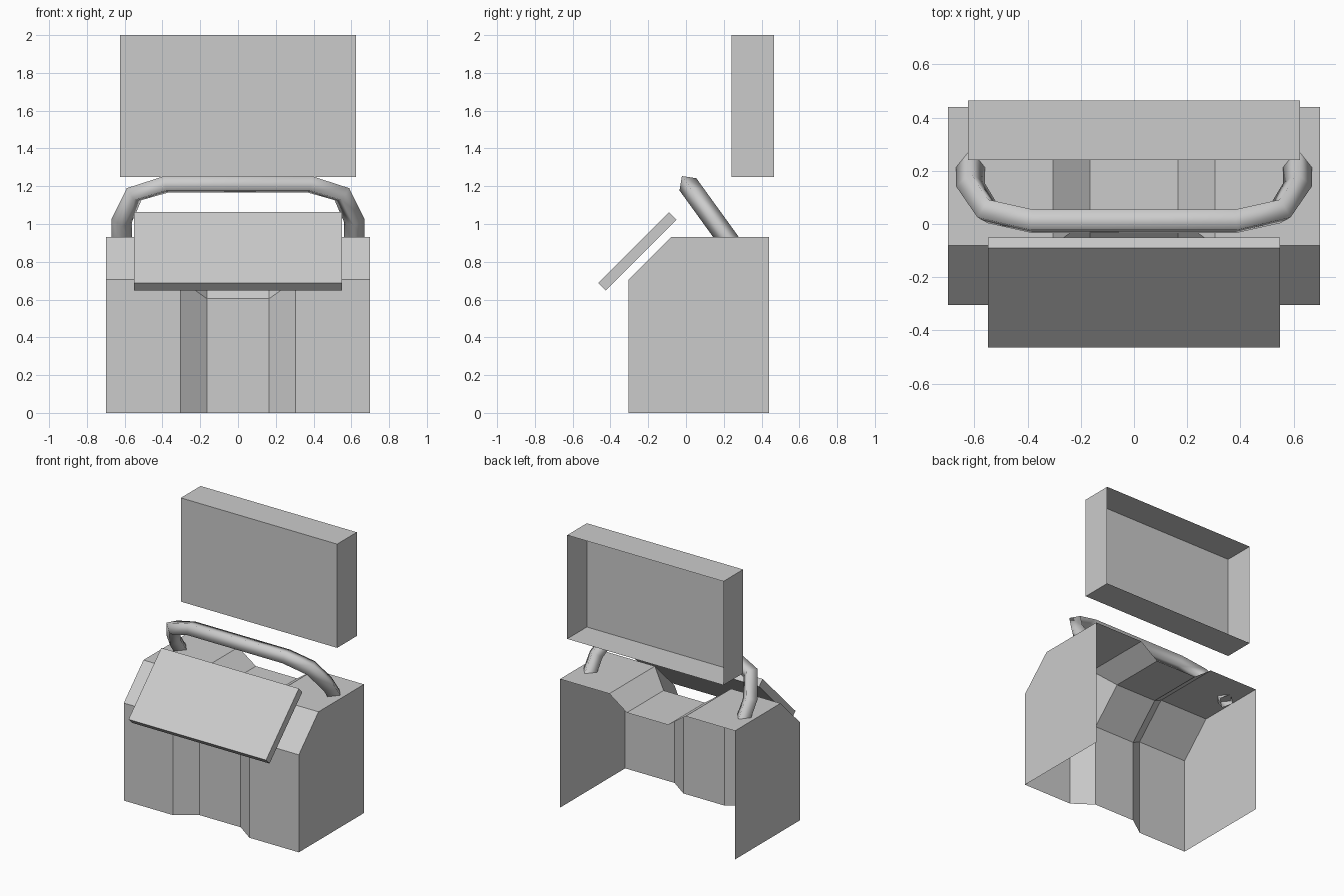
import bpy, bmesh
from mathutils import Matrix

if "Cube" in bpy.data.objects:
    bpy.data.objects.remove(bpy.data.objects["Cube"])


def finish(name, bm):
    bmesh.ops.recalc_face_normals(bm, faces=bm.faces)
    me = bpy.data.meshes.new(name)
    bm.to_mesh(me)
    bm.free()
    ob = bpy.data.objects.new(name, me)
    bpy.context.collection.objects.link(ob)
    return ob


def box(name, size, matrix, open_back=False):
    bm = bmesh.new()
    bmesh.ops.create_cube(bm, size=1, matrix=matrix @ Matrix.Diagonal((*size, 1)))
    if open_back:
        far = max(bm.faces, key=lambda f: f.calc_center_median().y)
        bmesh.ops.delete(bm, geom=[far], context='FACES_ONLY')
    return finish(name, bm)


# Desk shell: a profile lofted across x, sunk in the middle, open at back and bottom
def profile(d):
    return [(-0.305 + d, 0), (-0.305 + d, 0.705 - d),
            (-0.08 + d, 0.93 - d), (0.44, 0.93 - d)]


bm = bmesh.new()
stations = [(-0.7, 0), (-0.305, 0), (-0.165, 0.1), (0.165, 0.1), (0.305, 0), (0.7, 0)]
rows = [[bm.verts.new((x, y, z)) for y, z in profile(d)] for x, d in stations]
for a, b in zip(rows, rows[1:]):
    for i in range(3):
        bm.faces.new((a[i], b[i], b[i + 1], a[i + 1]))
for row in (rows[0], rows[-1]):
    bm.faces.new(row + [bm.verts.new((row[0].co.x, 0.44, 0))])
finish("desk_shell", bm)

# Tilted front panel
tilt = Matrix.Translation((0, -0.2575, 0.855)) @ Matrix.Rotation(0.785, 4, 'X')
box("slanted_panel", (1.1, 0.53, 0.057), tilt)

# Upper housing, hollow and open at the back
box("upper_housing", (1.25, 0.225, 0.75),
    Matrix.Translation((0, 0.3525, 1.625)), open_back=True)

# Rail: four-sided smooth tube lying in a forward-leaning plane
half = [(0.615, 0.90), (0.615, 1.02), (0.55, 1.158), (0.38, 1.21)]
path = [(-x, z) for x, z in half] + half[::-1]
cu = bpy.data.curves.new("hand_rail", 'CURVE')
cu.dimensions = '3D'
cu.bevel_depth = 0.055
cu.bevel_resolution = 0
sp = cu.splines.new('POLY')
sp.points.add(len(path) - 1)
for p, (x, z) in zip(sp.points, path):
    p.co = (x, 0.01 + (1.21 - z) * 0.723, z, 1)
sp.use_smooth = True
bpy.context.collection.objects.link(bpy.data.objects.new("hand_rail", cu))
